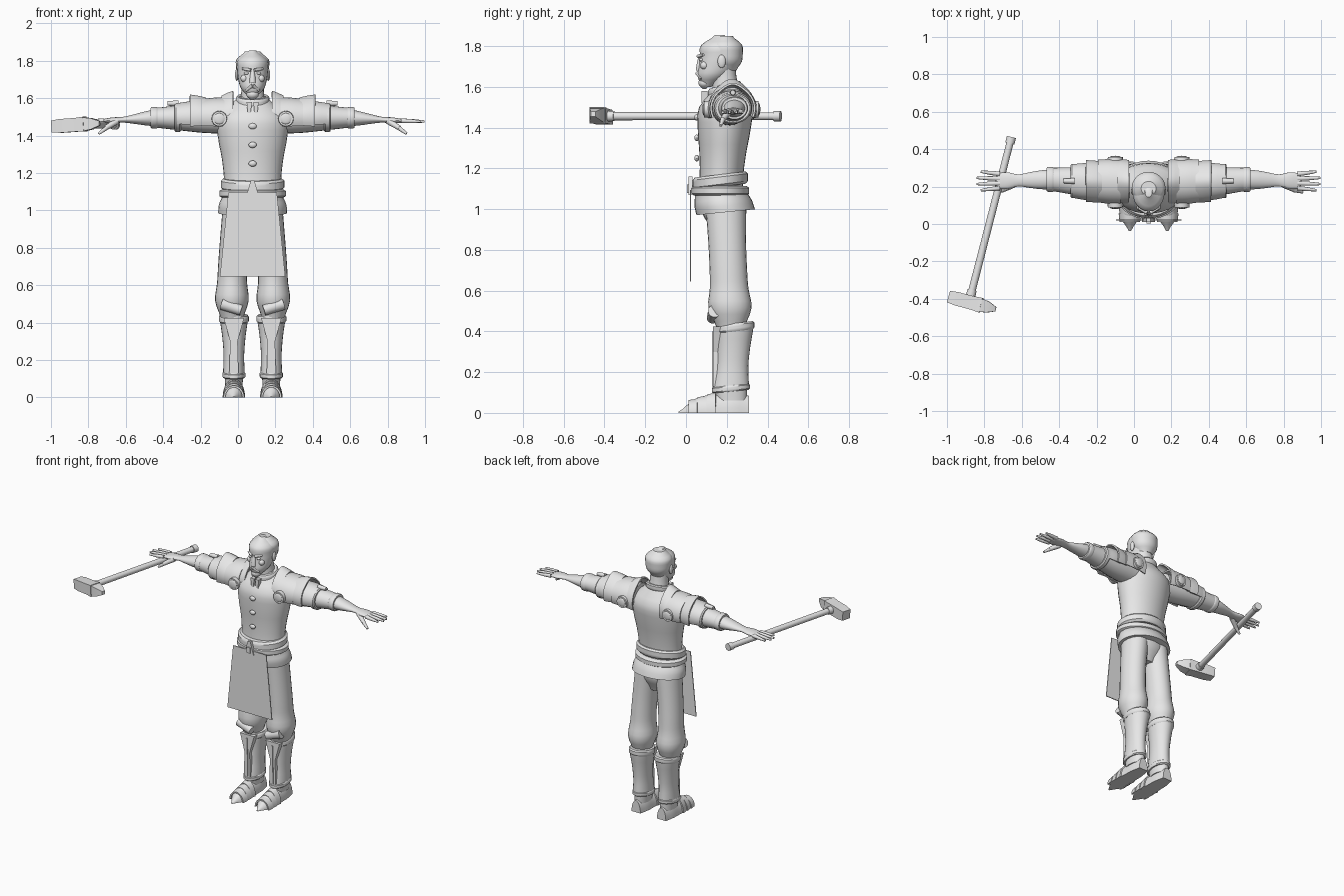
import bpy, bmesh
from math import pi, sin, cos, radians
from mathutils import Vector, Matrix

default = bpy.data.objects.get("Cube")
if default:
    bpy.data.objects.remove(default, do_unlink=True)

COLOUR = (.8, .8, .8, 1)
grey = bpy.data.materials.new("plain grey")
grey.use_nodes = True
grey.diffuse_color = COLOUR
grey.node_tree.nodes["Principled BSDF"].inputs["Base Color"].default_value = COLOUR

BODY_X = .078           # the figure stands a little to the left of the origin
ARM_Y, ARM_Z = .23, 1.495
WAIST_Y = .168
FOOT_X = .1
SIDES = {"left": 1, "right": -1}


def finish(name, bm, side=1, offset=BODY_X):
    """Turn a bmesh into a shaded, coloured object."""
    for vert in bm.verts:
        vert.co.x = vert.co.x * side + offset
    bmesh.ops.recalc_face_normals(bm, faces=bm.faces)
    mesh = bpy.data.meshes.new(name)
    bm.to_mesh(mesh)
    bm.free()
    mesh.materials.append(grey)
    mesh.shade_smooth()
    mesh.set_sharp_from_angle(angle=radians(40))
    obj = bpy.data.objects.new(name, mesh)
    bpy.context.collection.objects.link(obj)
    return obj


def spline(values, t):
    """Catmull-Rom curve through evenly spaced values, t from nought to one."""
    last = len(values) - 1
    i = min(int(t * last), last - 1)
    f = t * last - i
    a, b, c, d = (values[min(max(i + k, 0), last)] for k in (-1, 0, 1, 2))
    slope, slope_next = (c - a) / 2, (d - b) / 2
    blend = f * f * (3 - 2 * f)
    return b + (c - b) * blend + slope * f * (1 - f) ** 2 - slope_next * f * f * (1 - f)


def loft(name, start, end, widths, flat=1.0, flat_end=None, axis="z", bow=(0, 0, 0), sides=24, steps=3,
         side=1, spin=0.0, arc=None, peak=0.0, tilt=0.0, floor=-1, offset=BODY_X):
    """Skin evenly spaced elliptical sections; flat is the depth of a section over its width."""
    start, end, bow = Vector(start), Vector(end), Vector(bow)
    flat_end = flat if flat_end is None else flat_end
    u, v = {"x": (1, 2), "y": (0, 2), "z": (0, 1)}[axis]
    bm = bmesh.new()
    rows = []
    count = (len(widths) - 1) * steps
    for i in range(count + 1):
        t = i / count
        centre = start.lerp(end, t) + bow * sin(pi * t)
        width = spline(widths, t) if steps > 1 else widths[i]
        depth = width * (flat + (flat_end - flat) * t)
        row = []
        for k in range(sides):
            a = spin + (arc * k / (sides - 1) if arc else 2 * pi * k / sides)
            co = centre.copy()
            co[u] += width * cos(a)
            co[v] += depth * sin(a) * (1 + peak * max(sin(a), 0) ** 8)
            co.z = max(co.z + tilt * (co.y - centre.y), floor)
            row.append(bm.verts.new(co))
        rows.append(row)
    for row, following in zip(rows, rows[1:]):
        for k in range(sides - 1 if arc else sides):
            j = (k + 1) % sides
            bm.faces.new((row[k], row[j], following[j], following[k]))
    if arc:
        bmesh.ops.recalc_face_normals(bm, faces=bm.faces)
        bmesh.ops.solidify(bm, geom=bm.faces[:], thickness=.01)
    else:
        bm.faces.new(rows[0])
        bm.faces.new(rows[-1])
    return finish(name, bm, side, offset)


def rim(name, centre, width, height, axis="z", **options):
    """Raised band with bevelled edges."""
    centre = Vector(centre)
    half = Vector((height / 2, 0, 0)) if axis == "x" else Vector((0, 0, height / 2))
    inner = width * .92
    return loft(name, centre - half, centre + half, [inner, width, width, width, width, inner],
                axis=axis, steps=1, **options)


def rod(name, a, b, r0, r1, side=1, offset=BODY_X):
    """Tapered cylinder between two points."""
    a, b = Vector(a), Vector(b)
    bm = bmesh.new()
    turn = (b - a).to_track_quat("Z", "Y").to_matrix().to_4x4()
    bmesh.ops.create_cone(bm, cap_ends=True, segments=16, radius1=r0, radius2=r1,
                          depth=(b - a).length, matrix=Matrix.Translation((a + b) / 2) @ turn)
    return finish(name, bm, side, offset)


def ball(name, centre, size, side=1):
    bm = bmesh.new()
    bmesh.ops.create_uvsphere(bm, u_segments=14, v_segments=10, radius=1,
                              matrix=Matrix.Translation(centre) @ Matrix.Diagonal((*size, 1)))
    return finish(name, bm, side)


def plate(name, bottom, top, half_bottom, half_top, y, depth, x=0.0, side=1):
    """Upright panel that narrows or widens with height."""
    bm = bmesh.new()
    outline = [(x - half_bottom, bottom), (x + half_bottom, bottom), (x + half_top, top), (x - half_top, top)]
    face = bm.faces.new([bm.verts.new((px, y, pz)) for px, pz in outline])
    new = bmesh.ops.extrude_face_region(bm, geom=[face])["geom"]
    bmesh.ops.translate(bm, vec=(0, depth, 0), verts=[g for g in new if isinstance(g, bmesh.types.BMVert)])
    return finish(name, bm, side)


# Torso, collar and neck
loft("tunic", (0, WAIST_Y, 1.06), (0, .2, 1.61), [.155, .153, .165, .185, .185, .075], flat=.7, sides=32)
loft("neck", (0, .2, 1.55), (0, .18, 1.72), [.07, .06, .06])
rim("collar", (0, .19, 1.59), .09, .04, flat=.9, tilt=.25)
for z in (1.45, 1.35, 1.25):
    ball("tunic_toggle", (0, .053, z), (.022, .012, .016))

# Belt, sash, hem and apron
rim("sash", (0, WAIST_Y, 1.14), .17, .06, flat=.8, tilt=.12, sides=32)
rim("belt", (0, WAIST_Y, 1.09), .178, .045, flat=.8, tilt=0, sides=32)
loft("tunic_hem", (0, .195, .985), (0, WAIST_Y, 1.08), [.184, .18, .16], flat=.78, tilt=.1, sides=32)
plate("buckle", 1.07, 1.16, .035, .01, .012, .02)
plate("buckle_pin", 1.08, 1.12, .012, .012, .004, .012)
plate("apron", .645, 1.095, .175, .13, .019, .006)

# Head and face
loft("head", (0, .1, 1.6), (0, .165, 1.855), [.02, .062, .077, .083, .08, .018], flat=1.2, bow=(0, .03, 0))
loft("hair", (0, .2, 1.68), (0, .19, 1.85), [.05, .08, .088, .086, .04], flat=.95)
loft("nose", (0, .065, 1.68), (0, .07, 1.75), [.018, .015, .009], sides=10)
loft("goatee", (0, .09, 1.59), (0, .09, 1.645), [.01, .03, .032, .02], flat=.9, sides=14)
for word, s in SIDES.items():
    plate(word + "_lapel", 1.52, 1.58, .008, .014, .075, .03, .018, s)
    rod(word + "_moustache", (0, .056, 1.668), (.035, .076, 1.64), .011, .006, s)
    rod(word + "_brow", (.01, .06, 1.75), (.055, .085, 1.757), .009, .006, s)
    ball(word + "_eye", (.033, .075, 1.733), (.013, .01, .008), s)
    ball(word + "_cheek", (.045, .09, 1.705), (.02, .02, .02), s)
    ball(word + "_ear", (.084, .175, 1.725), (.01, .02, .033), s)

# Trousers and boots
loft("trouser_seat", (0, .2, .87), (0, .18, 1.06), [.07, .145, .155], flat=.72)
for word, s in SIDES.items():
    loft(word + "_trouser_leg", (.078, .195, 1), (.11, .22, .42), [.083, .08, .078, .078, .08, .09, .06],
         flat=1.18, bow=(.012, 0, 0), side=s)
    rod(word + "_knee_fold", (.06, .13, .465), (.165, .14, .5), .028, .032, s)
    loft(word + "_greave", (FOOT_X, .24, .435), (FOOT_X, .22, .12), [.077, .063, .055, .058],
         flat=1.2, flat_end=1.55, side=s)
    rim(word + "_boot_top_rim", (FOOT_X, .24, .42), .08, .04, flat=1.2, tilt=.12, side=s)
    rim(word + "_boot_ankle_rim", (FOOT_X, .22, .12), .062, .03, flat=1.5, tilt=.1, side=s)
    plate(word + "_shin_plate", .13, .3, .025, .02, .133, .05, FOOT_X, s)
    plate(word + "_knee_plate", .3, .425, .02, .055, .133, .05, FOOT_X, s)
    plate(word + "_shin_ridge", .13, .4, .007, .005, .127, .02, FOOT_X, s)
    loft(word + "_ankle", (FOOT_X, .225, .06), (FOOT_X, .22, .12), [.046, .05], flat=1.6, side=s)
    loft(word + "_shoe", (FOOT_X, .308, 0), (FOOT_X, -.038, 0), [.035, .048, .05, .055, .048, .006],
         flat=2.4, flat_end=1, axis="y", floor=0, side=s)
    for i in range(3):
        y = .03 + .045 * i
        loft(word + "_toe_band", (FOOT_X, y + .025, 0), (FOOT_X, y - .018, 0), [.06, .055],
             flat=1.15 + .25 * i, axis="y", steps=1, arc=pi, side=s)

# Shoulder armour: name, inner and outer end, their radii, their flatness, peak
ARMOUR = (("neck_guard", .105, .165, .118, .115, 1.06, .9, .16),
          ("shoulder_plate", .15, .27, .12, .115, .91, .88, 0),
          ("flared_plate", .25, .335, .109, .112, .88, .98, .14),
          ("arm_plate", .29, .41, .098, .09, .9, .86, 0))

for word, s in SIDES.items():
    # Sleeve, forearm and palm
    loft(word + "_sleeve", (.13, .21, ARM_Z), (.535, .24, ARM_Z), [.087, .086, .074, .061],
         flat=.98, flat_end=.85, axis="x", side=s)
    rim(word + "_cuff", (.525, .238, ARM_Z), .067, .04, axis="x", flat=.86, side=s)
    loft(word + "_forearm", (.52, .238, ARM_Z), (.815, ARM_Y, 1.477), [.053, .05, .041, .032, .045, .04],
         flat=.85, flat_end=.22, axis="x", side=s)

    # Fingers fan out from the palm
    for i in range(4):
        spread = i - 1.5
        root = Vector((.795, ARM_Y + .025 * spread, 1.479))
        tip = Vector((.922 - .011 * spread ** 2, ARM_Y + .033 * spread, 1.475))
        middle = root.lerp(tip, .5)
        rod(word + "_finger", root, middle, .0125, .011, s)
        ball(word + "_knuckle", middle, (.011, .011, .011), s)
        rod(word + "_fingertip", middle, tip, .011, .006, s)
    rod(word + "_thumb", (.725, .21, 1.478), (.785, .18, 1.44), .018, .013, s)
    rod(word + "_thumb_tip", (.78, .182, 1.443), (.823, .17, 1.41), .013, .007, s)

    # Layered arches, open underneath
    for part, x0, x1, r0, r1, flat, flat_end, peak in ARMOUR:
        loft(f"{word}_{part}", (x0, ARM_Y - .005, ARM_Z), (x1, ARM_Y, ARM_Z), [r0, max(r0, r1), r1], flat=flat,
             flat_end=flat_end, axis="x", peak=peak, spin=radians(-25), arc=radians(230), side=s)
    rim(word + "_arm_strap", (.4, ARM_Y, ARM_Z), .092, .035, axis="x", flat=.83, side=s)
    rod(word + "_strap_stud", (.395, ARM_Y, 1.572), (.455, ARM_Y, 1.572), .016, .012, s)
    for label, back, face in (("front", .125, .088), ("rear", .33, .357)):
        rod(f"{word}_{label}_disc", (.178, back, 1.49), (.178, face, 1.49), .043, .04, s)
        ball(f"{word}_{label}_disc_dome", (.178, face, 1.49), (.03, .008, .03), s)

# Hammer by the right hand
butt, throat = Vector((-.655, .465, 1.456)), Vector((-.88, -.41, 1.456))
along = (throat - butt).normalized()
rod("hammer_handle", butt, throat, .019, .02, offset=0)
rod("hammer_pommel", butt, butt + along * .035, .025, .025, offset=0)
rod("hammer_collar", throat - along * .06, throat, .024, .028, offset=0)
for part, x0, x1, widths in (("block", -.114, .065, [.045, .052, .052, .052, .057]),
                             ("peen", .06, .146, [.052, .042, .017])):
    piece = loft("hammer_" + part, (x0, 0, 0), (x1, 0, 0), widths, axis="x", sides=4, steps=1,
                 spin=pi / 4, offset=0)
    piece.location = (-.88, -.418, 1.456)
    piece.rotation_euler = (0, radians(-4), radians(-15))
